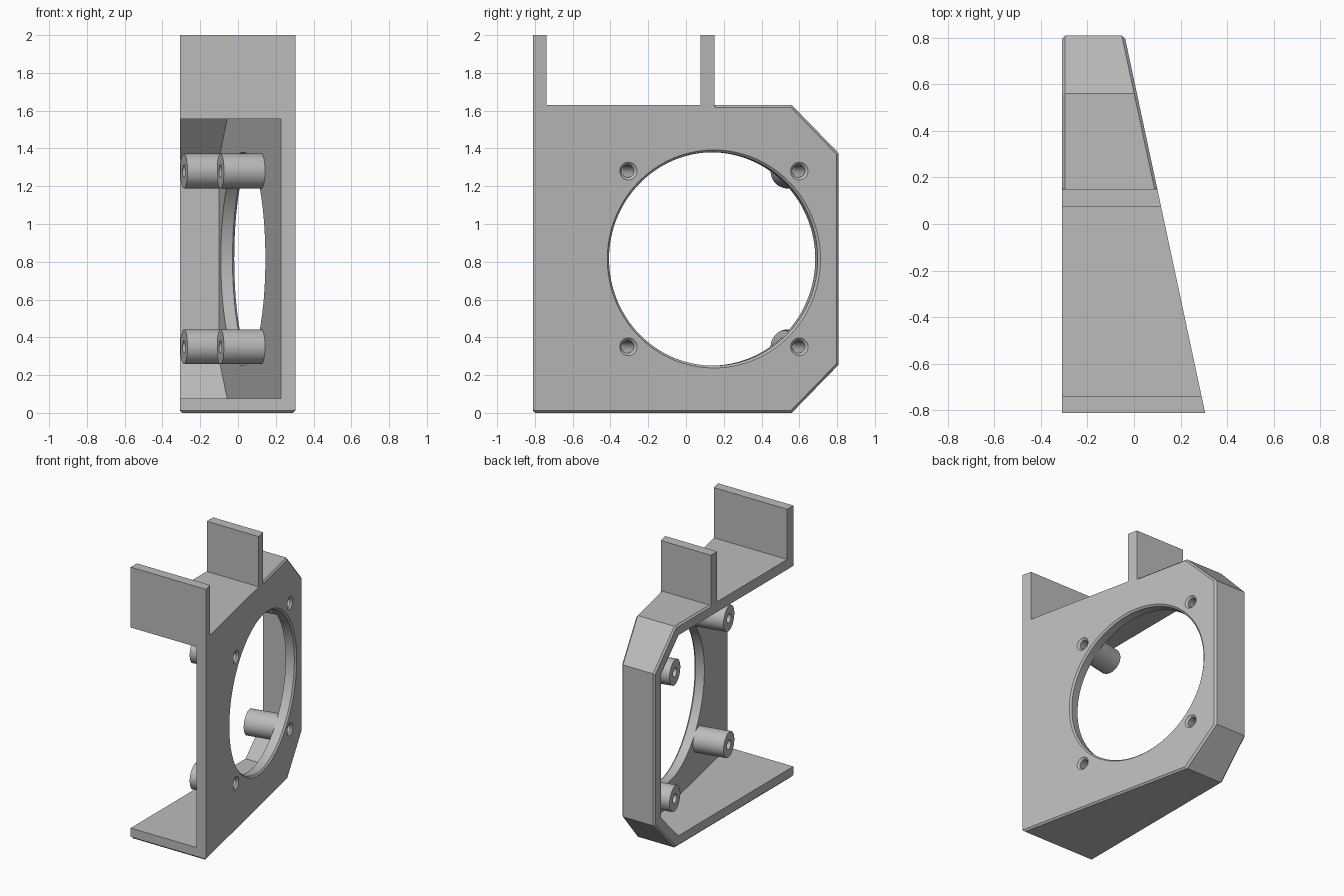
import bpy
import bmesh
import math
from mathutils import Vector

cube = bpy.data.objects.get("Cube")
if cube:
    bpy.data.objects.remove(cube, do_unlink=True)

grey = bpy.data.materials.new("plain_grey")
grey.use_nodes = True
grey.diffuse_color = (0.5, 0.5, 0.5, 1)
grey.node_tree.nodes["Principled BSDF"].inputs["Base Color"].default_value = (0.5, 0.5, 0.5, 1)

LEFT, SLOPE, C = -0.308, 0.2135, 0.012
ANGLE = math.atan(SLOPE)
NORMAL = Vector((math.cos(ANGLE), math.sin(ANGLE), 0))
ACROSS = Vector((-math.sin(ANGLE), math.cos(ANGLE), 0))
UP = Vector((0, 0, 1))


def slant(y):
    """x of the outer slanted face at depth y"""
    return 0.305 - SLOPE * (y + 0.81)


def loft(name, loops):
    """Closed solid skinned through loops of equal length"""
    bm = bmesh.new()
    rows = [[bm.verts.new(p) for p in loop] for loop in loops]
    n = len(rows[0])
    for a, b in zip(rows, rows[1:]):
        for i in range(n):
            j = (i + 1) % n
            bm.faces.new((a[i], a[j], b[j], b[i]))
    bm.faces.new(rows[0])
    bm.faces.new(rows[-1])
    bmesh.ops.recalc_face_normals(bm, faces=bm.faces)
    mesh = bpy.data.meshes.new(name)
    bm.to_mesh(mesh)
    bm.free()
    mesh.materials.append(grey)
    ob = bpy.data.objects.new(name, mesh)
    bpy.context.collection.objects.link(ob)
    return ob


def lathe(name, y, z, rings, sides):
    """Round solid square to the slanted face; rings are (distance, radius)"""
    base = Vector((slant(y), y, z))
    turns = [math.tau * i / sides for i in range(sides)]
    return loft(name, [[base + NORMAL * d + r * (ACROSS * math.cos(t) + UP * math.sin(t))
                        for t in turns] for d, r in rings])


def combine(target, tool, operation):
    mod = target.modifiers.new("combine", 'BOOLEAN')
    mod.operation = operation
    mod.solver = 'EXACT'
    mod.object = tool
    bpy.context.view_layer.objects.active = target
    bpy.ops.object.modifier_apply(modifier=mod.name)
    bpy.data.objects.remove(tool, do_unlink=True)


# Side profile with both upright tabs: (y, z, inset y, inset z) for the edge chamfer
k = C * 0.414
profile = [
    (-0.81, C, 0, k), (-0.81 + C, 0, 0, C), (0.56, 0, -k, C), (0.808, 0.255, -C, k),
    (0.808, 1.375, -C, -k), (0.56, 1.63, -k, -C), (0.153, 1.63, 0, -C),
    (0.15, 1.63, 0, 0), (0.15, 2, 0, 0), (0.076, 2, 0, 0), (0.076, 1.63, 0, 0),
    (-0.738, 1.63, 0, 0), (-0.738, 2, 0, 0), (-0.81, 2, 0, 0),
]
small = [(y + dy, z + dz) for y, z, dy, dz in profile]
full = [(y, z) for y, z, dy, dz in profile]
bracket = loft("fan_bracket", [
    [(LEFT, y, z) for y, z in small],
    [(LEFT + C, y, z) for y, z in full],
    [(slant(y) - C, y, z) for y, z in full],
    [(slant(y), y, z) for y, z in small],
])

# Hollow, open at the front and the left side
hollow = [(-1, 0.077), (0.528, 0.077), (0.731, 0.287),
          (0.731, 1.343), (0.528, 1.555), (-1, 1.555)]
combine(bracket, loft("hollow_cutter", [
    [(-0.6, y, z) for y, z in hollow],
    [(slant(y) - 0.077, y, z) for y, z in hollow],
]), 'DIFFERENCE')

# Round opening with a chamfered outer rim
combine(bracket, lathe("opening_cutter", 0.1475, 0.815,
                       [(0.05, 0.577), (0, 0.577), (-0.012, 0.565), (-0.13, 0.565)], 128),
        'DIFFERENCE')

# Four standoffs with countersunk screw holes
for y in (-0.305, 0.6):
    for z in (0.35, 1.28):
        combine(bracket, lathe("standoff", y, z, [(-0.04, 0.092), (-0.297, 0.092)], 48), 'UNION')
        combine(bracket, lathe("screw_hole_cutter", y, z,
                               [(0.03, 0.047), (0, 0.047), (-0.014, 0.033), (-0.4, 0.033)], 32),
                'DIFFERENCE')

bpy.ops.object.select_all(action='DESELECT')
bracket.select_set(True)
bpy.context.view_layer.objects.active = bracket
bpy.ops.object.shade_smooth_by_angle(angle=math.radians(25))
